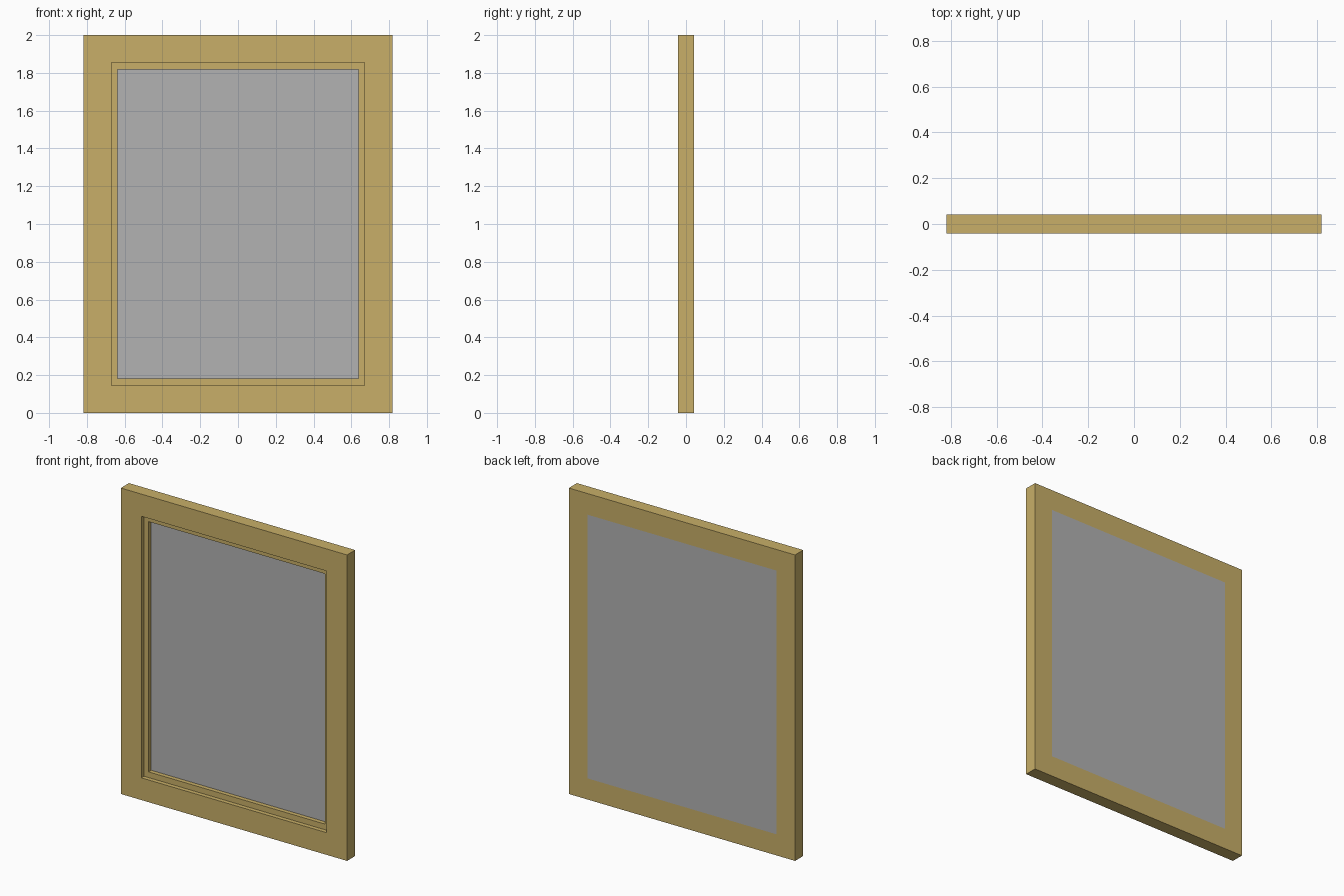
import bpy
import bmesh

if "Cube" in bpy.data.objects:
    bpy.data.objects.remove(bpy.data.objects["Cube"])


def make_material(name, color):
    mat = bpy.data.materials.new(name)
    mat.diffuse_color = (*color, 1.0)
    mat.use_nodes = True
    mat.node_tree.nodes["Principled BSDF"].inputs["Base Color"].default_value = mat.diffuse_color
    return mat


def make_object(name, bm, mat):
    bmesh.ops.recalc_face_normals(bm, faces=bm.faces[:])
    mesh = bpy.data.meshes.new(name)
    bm.to_mesh(mesh)
    bm.free()
    mesh.materials.append(mat)
    obj = bpy.data.objects.new(name, mesh)
    bpy.context.collection.objects.link(obj)
    return obj


def rectangle(bm, half_x, half_z, y):
    """Rectangular vertex loop around the pane centre."""
    return [bm.verts.new((sx * half_x, y, 1.0 + sz * half_z))
            for sx, sz in ((-1, -1), (1, -1), (1, 1), (-1, 1))]


wood = make_material("ochre wood", (0.578, 0.429, 0.138))
grey = make_material("grey pane", (0.445, 0.445, 0.445))

FRONT, LEDGE, PANE, BACK = -0.042, -0.014, 0.014, 0.042

# Frame: stepped moulding section swept round the rectangle, rebated at the back
section = [
    (0.818, 1.0, FRONT),
    (0.67, 0.855, FRONT),
    (0.67, 0.855, LEDGE),
    (0.638, 0.818, LEDGE),
    (0.638, 0.818, PANE),
    (0.683, 0.862, PANE),
    (0.683, 0.862, BACK),
    (0.818, 1.0, BACK),
]
bm = bmesh.new()
loops = [rectangle(bm, *point) for point in section]
for i, loop in enumerate(loops):
    following = loops[(i + 1) % len(loops)]
    for k in range(4):
        n = (k + 1) % 4
        bm.faces.new((loop[k], loop[n], following[n], following[k]))
make_object("window_frame", bm, wood)

# Pane: flat panel set in the rebate, flush with the back of the frame
bm = bmesh.new()
front = rectangle(bm, 0.683, 0.862, PANE)
back = rectangle(bm, 0.683, 0.862, BACK)
bm.faces.new(front)
bm.faces.new(back[::-1])
for k in range(4):
    n = (k + 1) % 4
    bm.faces.new((front[k], front[n], back[n], back[k]))
make_object("pane", bm, grey)
